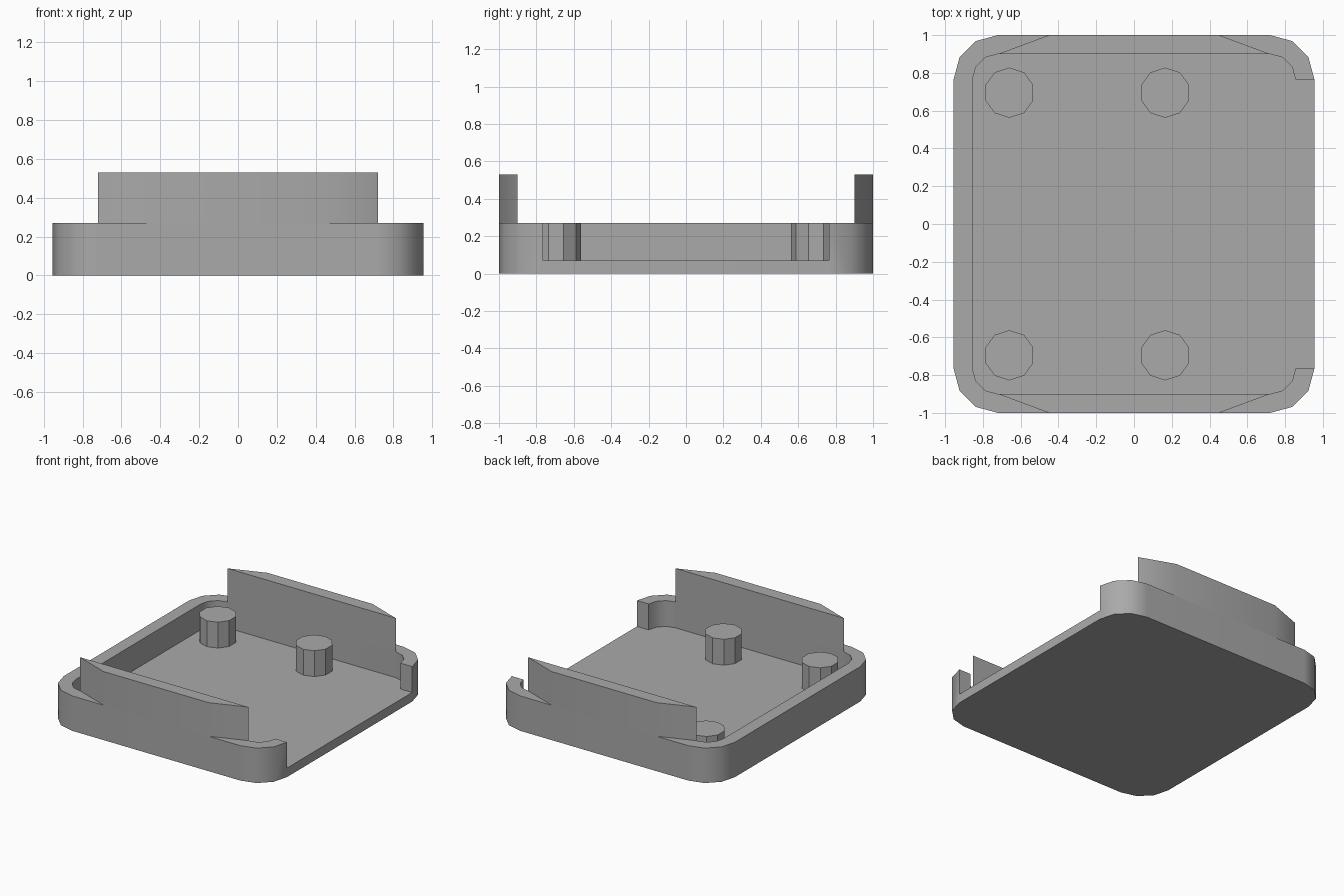
import bpy, bmesh
from math import sin, cos, pi, radians

if "Cube" in bpy.data.objects:
    bpy.data.objects.remove(bpy.data.objects["Cube"])

grey = bpy.data.materials.new("plain_grey")
grey.use_nodes = True
grey.diffuse_color = (0.4, 0.4, 0.4, 1)
grey.node_tree.nodes["Principled BSDF"].inputs["Base Color"].default_value = (0.4, 0.4, 0.4, 1)

CX, CY = 0.72, 0.765        # corner arc centres
FLOOR, RIM, TOP = 0.07, 0.27, 0.53


def prism(name, outline, z0, z1, base=True):
    """Extrude a counter-clockwise outline from z0 to z1."""
    bm = bmesh.new()
    low = [bm.verts.new((x, y, z0)) for x, y in outline]
    high = [bm.verts.new((x, y, z1)) for x, y in outline]
    bm.faces.new(high)
    if base:
        bm.faces.new(low[::-1])
    n = len(outline)
    for i in range(n):
        j = (i + 1) % n
        bm.faces.new((low[i], low[j], high[j], high[i]))
    mesh = bpy.data.meshes.new(name)
    bm.to_mesh(mesh)
    bm.free()
    mesh.materials.append(grey)
    ob = bpy.data.objects.new(name, mesh)
    bpy.context.collection.objects.link(ob)
    return ob


def corner(sx, sy, start, radius):
    """Four points of a quarter arc in the given corner."""
    return [(sx * CX + radius * cos(start + k * pi / 6),
             sy * CY + radius * sin(start + k * pi / 6)) for k in range(4)]


def rounded(radius):
    """Rounded rectangle outline around the shared corner centres."""
    return (corner(1, 1, 0, radius) + corner(-1, 1, pi / 2, radius)
            + corner(-1, -1, pi, radius) + corner(1, -1, 1.5 * pi, radius))


# Tray: rounded block, hollowed out and open along the left side
tray = prism("tray", rounded(0.235), 0, RIM)
pocket = [(1.2, -CY), (1.2, CY)] + rounded(0.135)
cutter = prism("pocket_cutter", pocket, FLOOR, 1)
cutter.hide_render = True
cut = tray.modifiers.new("pocket", "BOOLEAN")
cut.operation, cut.solver, cut.object = "DIFFERENCE", "EXACT", cutter
graph = bpy.context.evaluated_depsgraph_get()
hollow = bpy.data.meshes.new_from_object(tray.evaluated_get(graph))
tray.modifiers.clear()
tray.data = hollow
bpy.data.objects.remove(cutter)
parts = [tray]

# Raised walls with tapered ends on the front and back rims
flap = [(-CX, 0.9), (CX, 0.9), (0.45, 1), (-0.45, 1)]
parts.append(prism("back_wall", flap, RIM, TOP, base=False))
parts.append(prism("front_wall", [(-x, -y) for x, y in flap], RIM, TOP, base=False))

# Ten-sided mounting posts
for side, x in (("right", -0.66), ("left", 0.165)):
    for end, y in (("front", -0.695), ("back", 0.695)):
        ring = [(x - 0.133 * sin(k * pi / 5), y + 0.133 * cos(k * pi / 5)) for k in range(10)]
        parts.append(prism(f"{end}_{side}_post", ring, FLOOR, RIM, base=False))

# Smooth the rounded corners, keep the rest crisp
bpy.context.view_layer.update()
bpy.ops.object.select_all(action="DESELECT")
for ob in parts:
    ob.select_set(True)
bpy.context.view_layer.objects.active = tray
bpy.ops.object.shade_smooth_by_angle(angle=radians(31))
for ob in parts:
    ob.modifiers.new("even_shading", "WEIGHTED_NORMAL").keep_sharp = True
